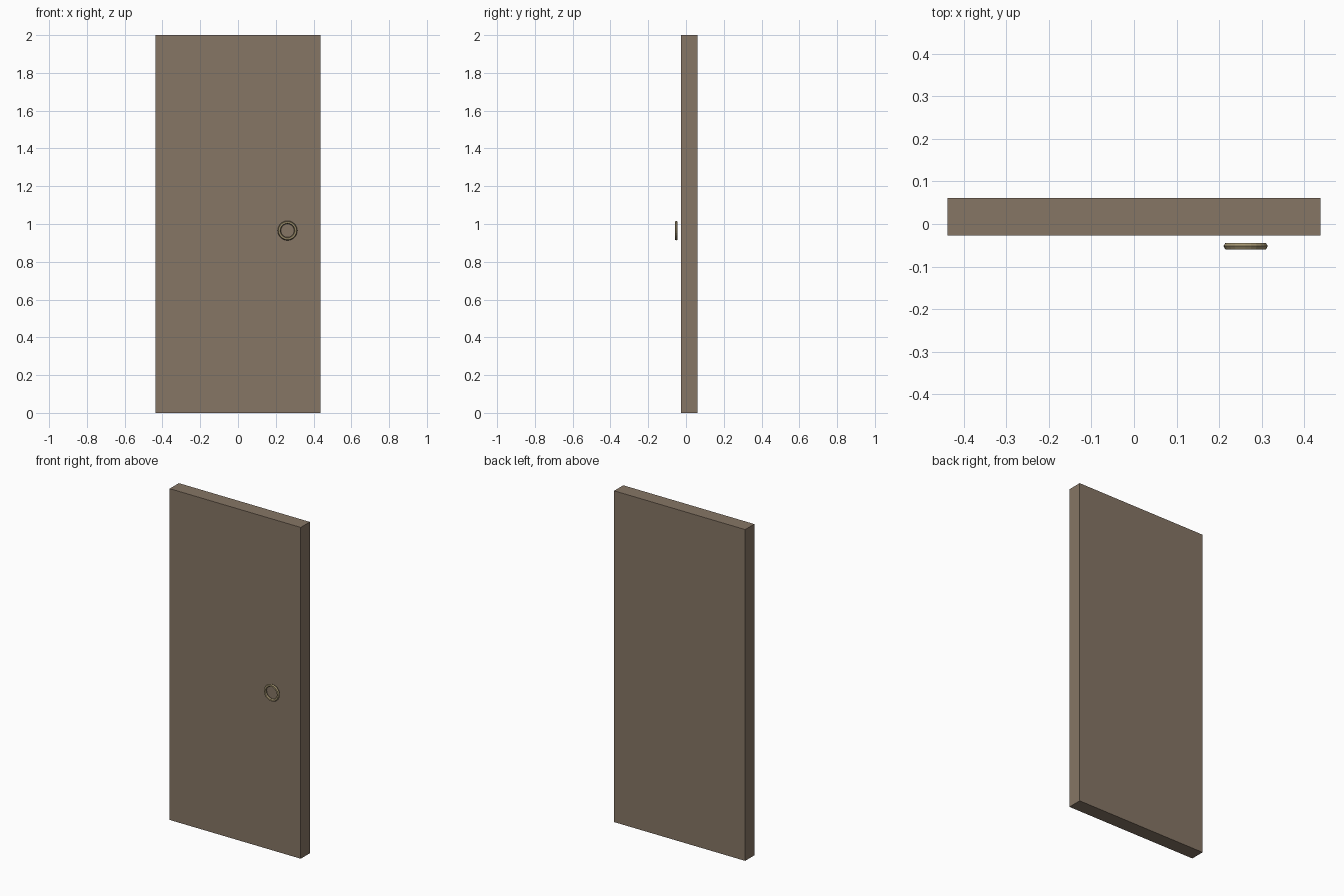
import bpy
import math

if "Cube" in bpy.data.objects:
    bpy.data.objects.remove(bpy.data.objects["Cube"])


def paint(obj, name, rgb):
    mat = bpy.data.materials.new(name)
    mat.diffuse_color = (*rgb, 1.0)
    mat.use_nodes = True
    mat.node_tree.nodes["Principled BSDF"].inputs["Base Color"].default_value = mat.diffuse_color
    obj.data.materials.append(mat)


# Door slab, standing on the ground
y_front, y_back = -0.0265, 0.0605
bpy.ops.mesh.primitive_cube_add(size=1, location=(0, (y_front + y_back) / 2, 1.0))
door = bpy.context.object
door.name = "door_panel"
door.scale = (0.875, y_back - y_front, 2.0)
bpy.ops.object.transform_apply(location=False, rotation=False, scale=True)
paint(door, "brown_wood", (0.24, 0.18, 0.13))

# Ring pull with a six-sided section, hovering just in front of the slab
bpy.ops.mesh.primitive_torus_add(
    major_segments=24, minor_segments=6,
    major_radius=0.0435, minor_radius=0.0085,
    location=(0.262, -0.052, 0.965), rotation=(math.pi / 2, 0, 0))
ring = bpy.context.object
ring.name = "ring_handle"
paint(ring, "dull_brass", (0.36, 0.29, 0.16))
